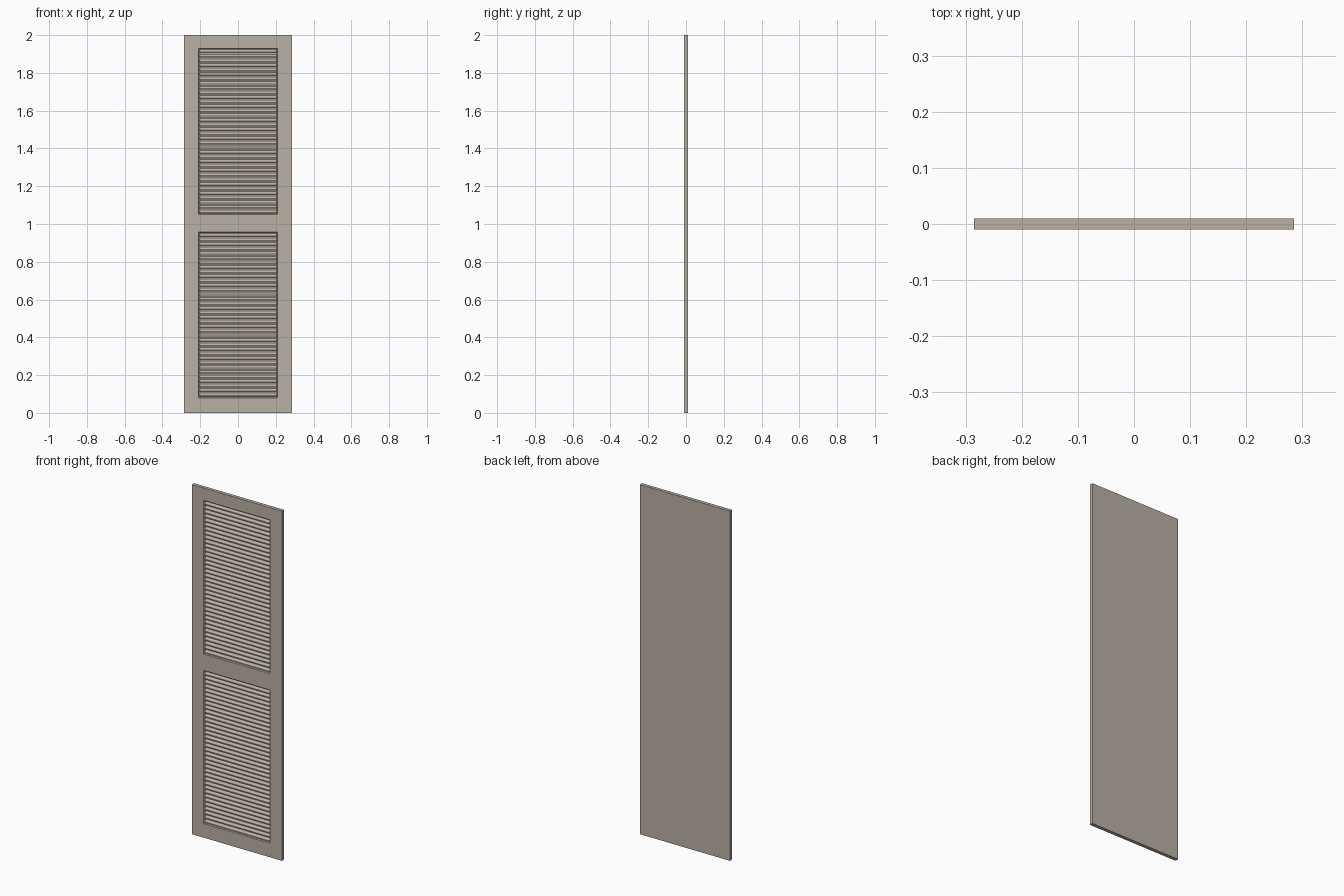
import bpy, bmesh

if "Cube" in bpy.data.objects:
    bpy.data.objects.remove(bpy.data.objects["Cube"])

W, T, H = 0.285, 0.01, 2.0            # half width, half thickness, height
OPEN_X = 0.21                         # half width of the openings
OPENINGS = [(0.08, 0.957), (1.05, 1.93)]
LIP = 0.006                           # sloped lip around each opening
SLATS = 36


def make_object(name, bm):
    bmesh.ops.recalc_face_normals(bm, faces=bm.faces)
    mesh = bpy.data.meshes.new(name)
    bm.to_mesh(mesh)
    bm.free()
    obj = bpy.data.objects.new(name, mesh)
    bpy.context.collection.objects.link(obj)
    mat = bpy.data.materials.get("warm_grey") or bpy.data.materials.new("warm_grey")
    mat.diffuse_color = (0.49, 0.44, 0.38, 1)
    mat.use_nodes = True
    mat.node_tree.nodes["Principled BSDF"].inputs["Base Color"].default_value = mat.diffuse_color
    mesh.materials.append(mat)
    return obj


# Door slab, cut into a grid, with two recessed panels on the front
bm = bmesh.new()
bmesh.ops.create_cube(bm, size=1)
for v in bm.verts:
    v.co = (v.co.x * 2 * W, v.co.y * 2 * T, (v.co.z + 0.5) * H)
cuts = [((x, 0, 0), (1, 0, 0)) for x in (-OPEN_X, OPEN_X)]
cuts += [((0, 0, z), (0, 0, 1)) for pair in OPENINGS for z in pair]
for co, no in cuts:
    bmesh.ops.bisect_plane(bm, geom=bm.verts[:] + bm.edges[:] + bm.faces[:],
                           plane_co=co, plane_no=no)
bm.normal_update()
panels = []
for f in bm.faces:
    c = f.calc_center_median()
    if f.normal.y < -0.9 and abs(c.x) < 0.05 and any(a < c.z < b for a, b in OPENINGS):
        panels.append(f)
bmesh.ops.inset_individual(bm, faces=panels, thickness=LIP, depth=-0.004)
bmesh.ops.inset_individual(bm, faces=panels, thickness=0.0003, depth=-0.009)
make_object("door_frame", bm)

# Slanted louvre slats, outer edge low, repeated up each opening
PROFILE = [(-0.0085, 0.0), (-0.0085, 0.006), (0.004, 0.020), (0.004, 0.014)]
for name, (z0, z1) in zip(("lower_slats", "upper_slats"), OPENINGS):
    bm = bmesh.new()
    half = OPEN_X - LIP + 0.0005
    left = [bm.verts.new((-half, y, z)) for y, z in PROFILE]
    right = [bm.verts.new((half, y, z)) for y, z in PROFILE]
    bm.faces.new(left)
    bm.faces.new(right[::-1])
    for i in range(4):
        j = (i + 1) % 4
        bm.faces.new((left[i], right[i], right[j], left[j]))
    slats = make_object(name, bm)
    slats.location.z = z0 + LIP
    array = slats.modifiers.new("repeat", 'ARRAY')
    array.count = SLATS
    array.use_relative_offset = False
    array.use_constant_offset = True
    array.constant_offset_displace = (0, 0, (z1 - z0 - 2 * LIP - 0.020) / (SLATS - 1))
